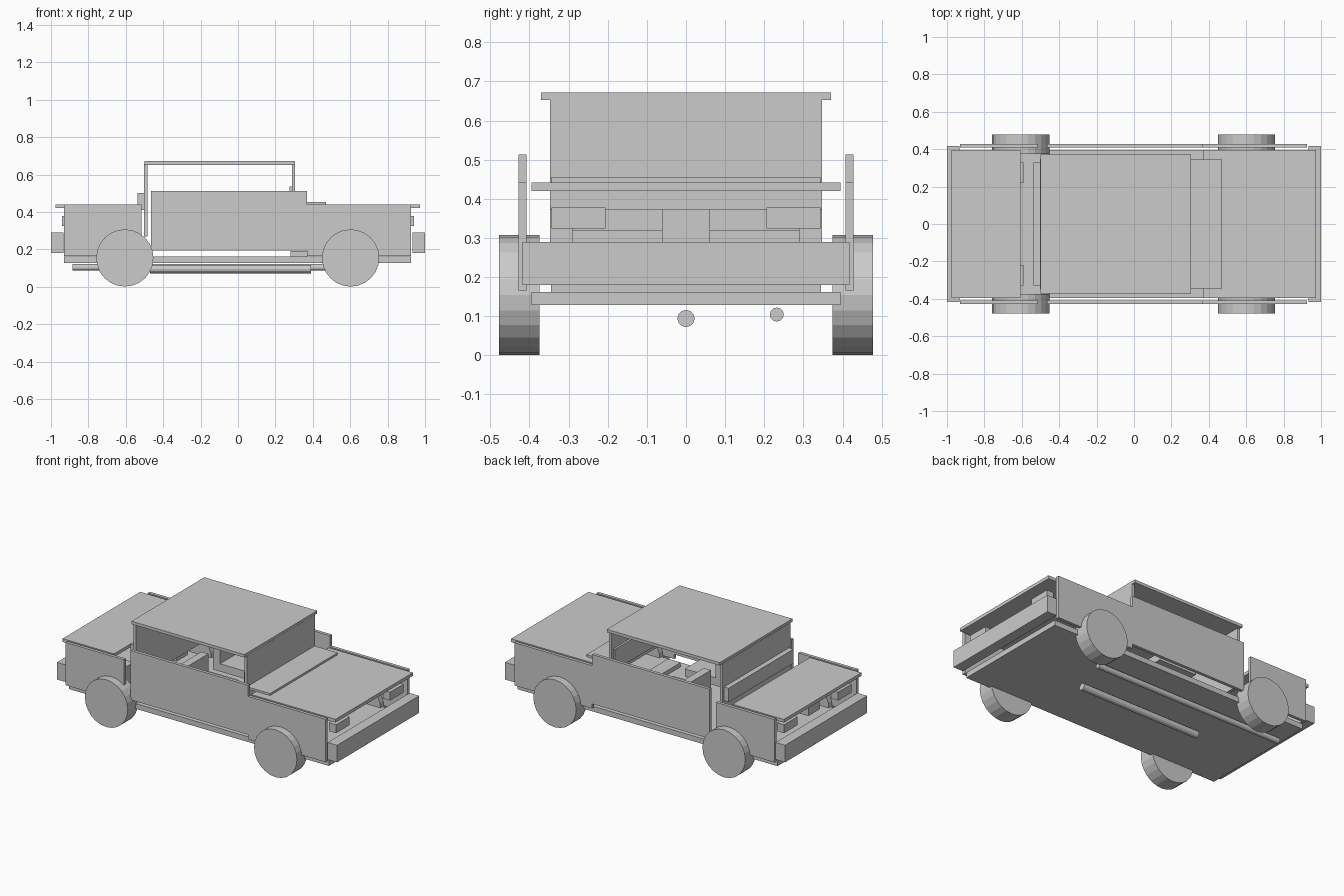
import bpy, bmesh, math

if "Cube" in bpy.data.objects:
    bpy.data.objects.remove(bpy.data.objects["Cube"])


def box(name, x, y, z):
    """Box from (min, max) pairs on each axis."""
    bm = bmesh.new()
    bmesh.ops.create_cube(bm, size=1)
    for v in bm.verts:
        v.co = [(a + b) / 2 + c * (b - a) for (a, b), c in zip((x, y, z), v.co)]
    return finish(name, bm)


def finish(name, bm):
    bmesh.ops.recalc_face_normals(bm, faces=bm.faces)
    mesh = bpy.data.meshes.new(name)
    bm.to_mesh(mesh)
    bm.free()
    obj = bpy.data.objects.new(name, mesh)
    bpy.context.collection.objects.link(obj)
    return obj


def cylinder(name, loc, radius, length, axis, sides):
    rot = (math.pi / 2, 0, 0) if axis == 'Y' else (0, math.pi / 2, 0)
    bpy.ops.mesh.primitive_cylinder_add(vertices=sides, radius=radius,
                                        depth=length, location=loc, rotation=rot)
    bpy.context.object.name = name


# floor pan and interior floor pieces
box("floor", (-0.93, 0.925), (-0.395, 0.395), (0.128, 0.162))
box("footwell_block", (0.28, 0.37), (-0.345, 0.345), (0.16, 0.19))

# hood, trunk lid and cowl
box("hood", (0.37, 0.972), (-0.395, 0.395), (0.42, 0.441))
box("trunk_lid", (-0.975, -0.608), (-0.395, 0.395), (0.42, 0.441))
box("cowl", (0.305, 0.47), (-0.345, 0.345), (0.44, 0.454))

# cab: roof, windshield, back wall, rear deck rail, dash
box("roof", (-0.5, 0.305), (-0.371, 0.371), (0.652, 0.671))
box("windshield", (0.288, 0.306), (-0.347, 0.347), (0.372, 0.655))
box("back_wall", (-0.502, -0.484), (-0.347, 0.347), (0.27, 0.655))
box("rear_deck_rail", (-0.536, -0.503), (-0.33, 0.33), (0.41, 0.5))
box("dashboard", (0.275, 0.29), (-0.33, 0.33), (0.4, 0.535))

# parts repeated on both ends
for s, end in ((1, "front"), (-1, "rear")):
    def span(a, b):
        return tuple(sorted((s * a, s * b)))
    box(end + "_bumper", span(0.932, 1.0), (-0.418, 0.418), (0.18, 0.29))
    for t, side in ((1, "left"), (-1, "right")):
        y = tuple(sorted((t * 0.206, t * 0.344)))
        box(f"{end}_{side}_light", span(0.89, 0.941), y, (0.324, 0.378))

# parts repeated on both sides
for t, side in ((1, "left"), (-1, "right")):
    def across(a, b):
        return tuple(sorted((t * a, t * b)))
    panel = across(0.408, 0.428)
    box(side + "_front_fender", (0.37, 0.925), panel, (0.165, 0.441))
    box(side + "_rear_fender", (-0.93, -0.515), panel, (0.165, 0.441))
    box(side + "_door", (-0.466, 0.37), panel, (0.194, 0.513))
    box(side + "_rear_mount", (-0.72, -0.592), across(0.22, 0.33), (0.16, 0.324))
    box(side + "_seat_cushion", (-0.2, 0.05), across(0.06, 0.29), (0.27, 0.32))
    box(side + "_seat_back", (-0.22, -0.17), across(0.06, 0.29), (0.27, 0.43))
    for x, end in ((0.602, "front"), (-0.605, "rear")):
        cylinder(f"{end}_{side}_wheel", (x, t * 0.4265, 0.154), 0.153, 0.103, 'Y', 24)

# driveshaft and exhaust under the floor
cylinder("driveshaft", (-0.04, 0, 0.094), 0.022, 0.86, 'X', 12)
cylinder("exhaust_pipe", (-0.21, 0.232, 0.104), 0.018, 1.35, 'X', 12)
